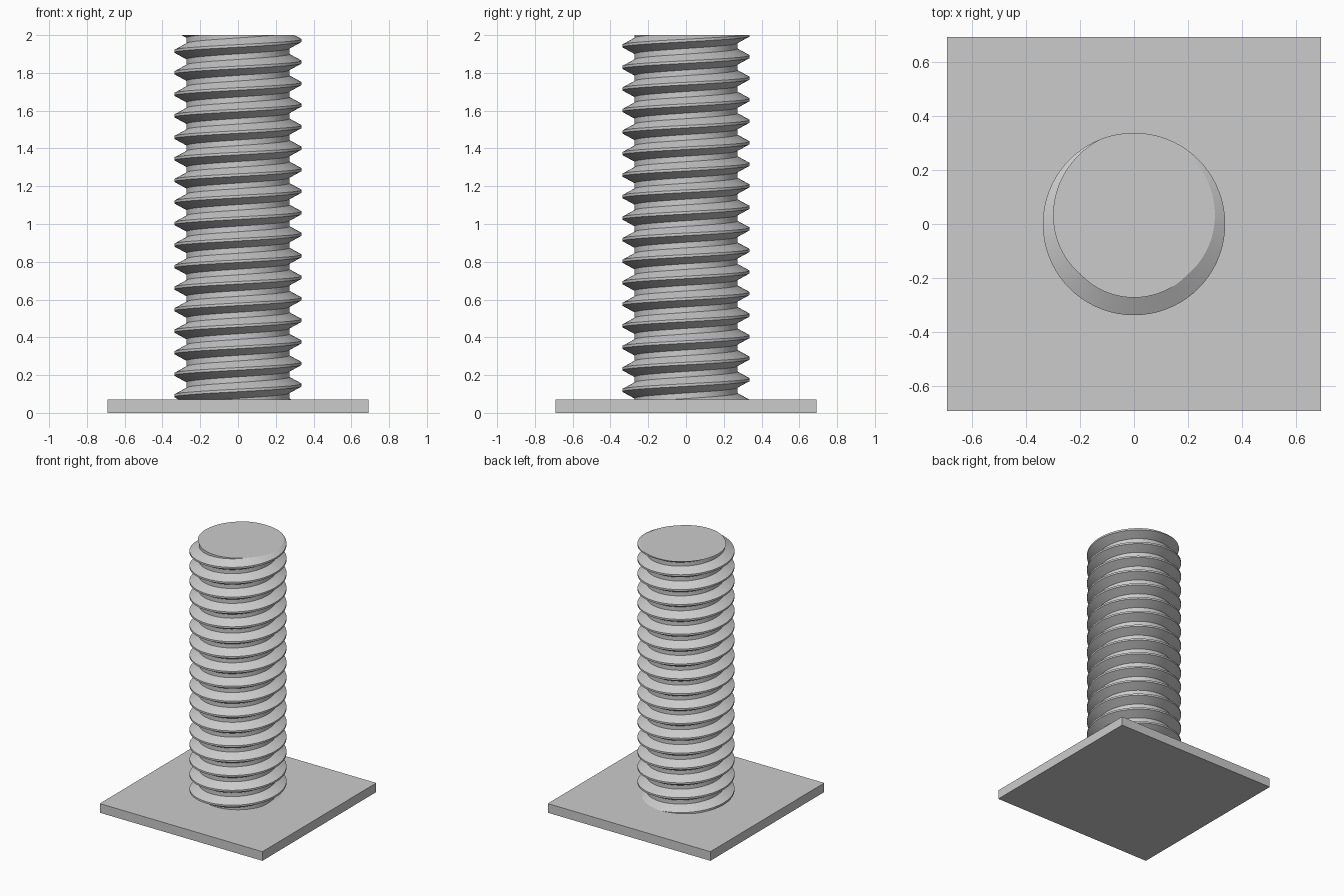
import bpy, bmesh, math

cube = bpy.data.objects.get("Cube")
if cube:
    bpy.data.objects.remove(cube, do_unlink=True)

# One plain grey for everything
steel = bpy.data.materials.new("plain grey")
steel.use_nodes = True
GREY = (0.6, 0.6, 0.6, 1)
steel.diffuse_color = GREY
steel.node_tree.nodes["Principled BSDF"].inputs["Base Color"].default_value = GREY

PLATE_HALF, PLATE_TOP, TOP = 0.69, 0.07, 2.0
CREST, ROOT, PITCH, SEGMENTS = 0.337, 0.272, 0.114, 72


def add_object(name, bm):
    bmesh.ops.recalc_face_normals(bm, faces=bm.faces)
    mesh = bpy.data.meshes.new(name)
    bm.to_mesh(mesh)
    bm.free()
    obj = bpy.data.objects.new(name, mesh)
    mesh.materials.append(steel)
    bpy.context.collection.objects.link(obj)
    return obj


# Base plate
bm = bmesh.new()
bmesh.ops.create_cube(bm, size=1)
bmesh.ops.scale(bm, vec=(2 * PLATE_HALF, 2 * PLATE_HALF, PLATE_TOP), verts=bm.verts)
bmesh.ops.translate(bm, vec=(0, 0, PLATE_TOP / 2), verts=bm.verts)
add_object("base_plate", bm)

# Threaded rod: one turn of thread profile (radius, height in pitches) swept up a right-handed helix
profile = [(CREST, -0.06), (CREST, 0.06), (ROOT, 0.37), (ROOT, 0.63)]
turns = math.ceil(TOP / PITCH) + 3
bm = bmesh.new()
columns = []
for s in range(SEGMENTS + 1):
    angle = math.tau * s / SEGMENTS
    # a crest meets the cut top at the back of the rod
    base = TOP + PITCH * (s / SEGMENTS - 0.25 - turns + 1)
    columns.append([bm.verts.new((r * math.cos(angle), r * math.sin(angle), base + PITCH * (t + h)))
                    for t in range(turns) for r, h in profile])
for left, right in zip(columns, columns[1:]):
    for i in range(len(left) - 1):
        bm.faces.new((left[i], right[i], right[i + 1], left[i + 1]))
bmesh.ops.remove_doubles(bm, verts=bm.verts, dist=0.0001)

# Cut the rod flat at the top and inside the plate, then cap both ends
for height, direction in ((TOP, 1), (PLATE_TOP / 2, -1)):
    cut = bmesh.ops.bisect_plane(bm, geom=bm.verts[:] + bm.edges[:] + bm.faces[:], dist=1e-5,
                                 plane_co=(0, 0, height), plane_no=(0, 0, direction), clear_outer=True)
    rim = [e for e in cut["geom_cut"] if isinstance(e, bmesh.types.BMEdge)]
    bmesh.ops.holes_fill(bm, edges=rim, sides=0)
rod = add_object("threaded_rod", bm)

# Smooth around the helix, sharp along the thread edges
bpy.ops.object.select_all(action="DESELECT")
rod.select_set(True)
bpy.context.view_layer.objects.active = rod
bpy.ops.object.shade_smooth_by_angle(angle=math.radians(25))
